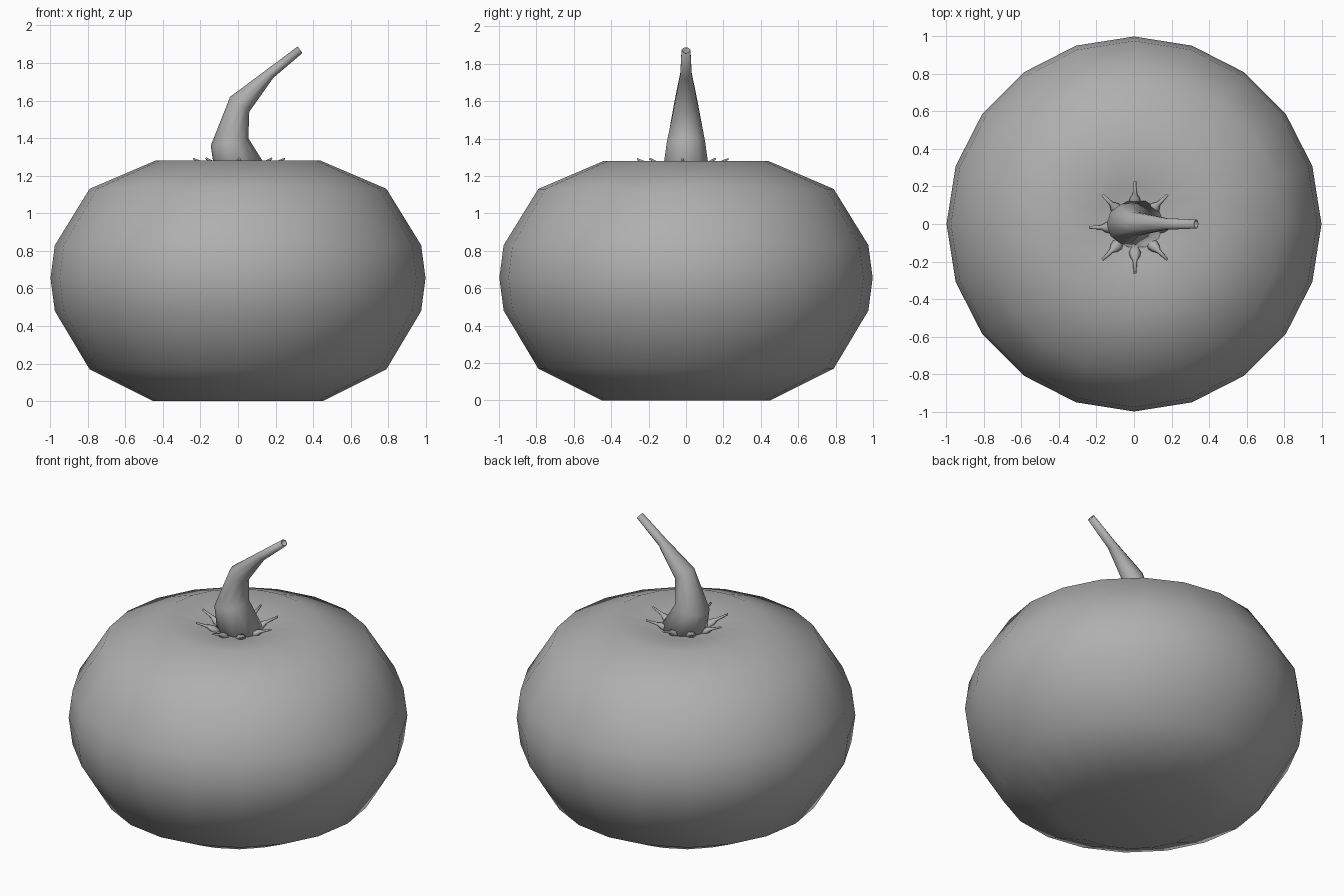
import bpy, bmesh, math
from mathutils import Vector

cube = bpy.data.objects.get("Cube")
if cube:
    bpy.data.objects.remove(cube, do_unlink=True)

# One mid grey for everything
SHADE = (0.43, 0.43, 0.43, 1)
grey = bpy.data.materials.new("mid grey")
grey.use_nodes = True
grey.diffuse_color = SHADE
grey.node_tree.nodes["Principled BSDF"].inputs["Base Color"].default_value = SHADE


def skin(name, rings):
    """Join equal rings of points into a smooth capped tube; a one-point ring is a pole."""
    bm = bmesh.new()
    loops = [[bm.verts.new(p) for p in ring] for ring in rings]
    for a, b in zip(loops, loops[1:]):
        n = max(len(a), len(b))
        for i in range(n):
            j = (i + 1) % n
            quad = [a[i % len(a)], a[j % len(a)], b[j % len(b)], b[i % len(b)]]
            bm.faces.new(list(dict.fromkeys(quad)))
    for loop in (loops[0], loops[-1]):
        if len(loop) > 2:
            bm.faces.new(loop)
    bmesh.ops.recalc_face_normals(bm, faces=bm.faces)
    for f in bm.faces:
        f.smooth = True
    mesh = bpy.data.meshes.new(name)
    bm.to_mesh(mesh)
    bm.free()
    mesh.materials.append(grey)
    bpy.context.collection.objects.link(bpy.data.objects.new(name, mesh))


def circle(center, u, v, sides):
    """Ring of points spanned by two half-axis vectors."""
    turns = [math.tau * i / sides for i in range(sides)]
    return [center + u * math.cos(t) + v * math.sin(t) for t in turns]


# Squat body: turned profile with a shallow hollow above and below
profile = [(0.45, 0), (0.79, 0.17), (0.975, 0.48), (0.998, 0.655),
           (0.975, 0.83), (0.79, 1.13), (0.44, 1.28), (0.2, 1.242)]
body = [[Vector((0, 0, 0.05))]]
body += [circle(Vector((0, 0, z)), Vector((r, 0, 0)), Vector((0, r, 0)), 20) for r, z in profile]
body.append([Vector((0, 0, 1.21))])
skin("pumpkin_body", body)

# Bent stem: each section gives its left point, right point and half depth
sections = [((-0.12, 1.19), (0.18, 1.2), 0.135),
            ((-0.145, 1.36), (0.055, 1.4), 0.107),
            ((-0.042, 1.62), (0.06, 1.54), 0.066),
            ((0.16, 1.77), (0.187, 1.72), 0.032),
            ((0.318, 1.888), (0.343, 1.853), 0.025)]
stem = []
for (xl, zl), (xr, zr), depth in sections:
    left, right = Vector((xl, 0, zl)), Vector((xr, 0, zr))
    stem.append(circle((left + right) / 2, (right - left) / 2, Vector((0, depth, 0)), 10))
# Hollowed cut end
tip = sum(stem[-1], Vector()) / 10
stem.append([tip.lerp(p, 0.75) for p in stem[-1]])
stem.append([p - Vector((0.02, 0, 0.015)) for p in stem[-1]])
skin("stem", stem)

# Small bulb-and-spike sepals around the stem foot, spikes tilted upward
for i in range(8):
    angle = math.tau * i / 8
    out = Vector((math.cos(angle), math.sin(angle), 0))
    side = Vector((-out.y, out.x, 0))
    up = Vector((0, 0, 1))
    base = Vector((0.005, -0.018, 0))
    steps = [(0.1, 1.222, 0.018), (0.13, 1.234, 0.032), (0.155, 1.246, 0.027),
             (0.178, 1.262, 0.012), (0.245, 1.291, 0.007)]
    rings = [circle(base + out * r + up * z, side * w, up * w * 0.8, 6) for r, z, w in steps]
    skin(f"sepal_{i + 1}", rings)
